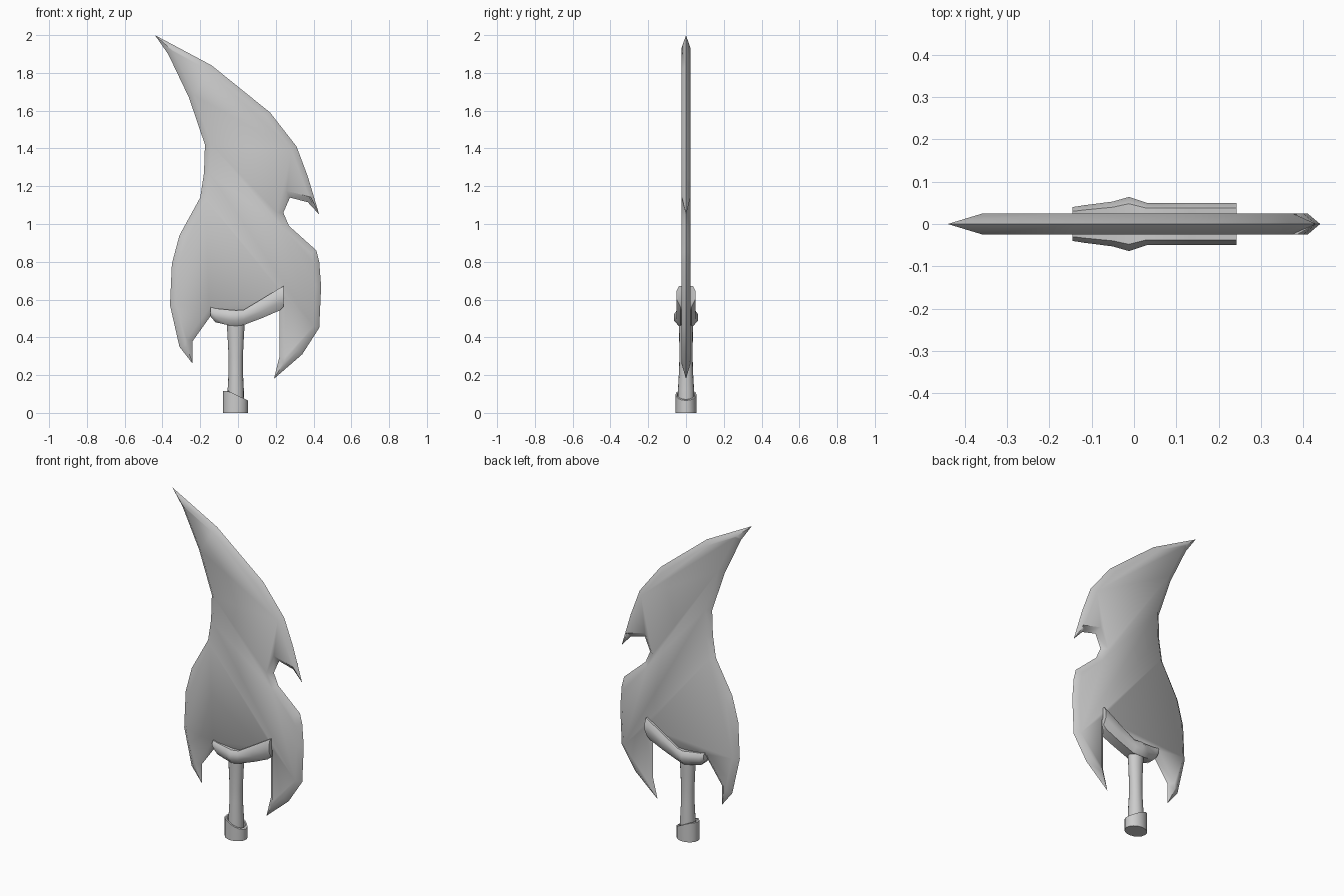
import bpy, bmesh, math
from mathutils import Vector

cube = bpy.data.objects.get("Cube")
if cube:
    bpy.data.objects.remove(cube, do_unlink=True)

steel = bpy.data.materials.new("grey_steel")
steel.use_nodes = True
GREY = (0.6, 0.6, 0.6, 1)
steel.diffuse_color = GREY
steel.node_tree.nodes["Principled BSDF"].inputs["Base Color"].default_value = GREY


def finish(bm, name, angle):
    bmesh.ops.recalc_face_normals(bm, faces=bm.faces)
    mesh = bpy.data.meshes.new(name)
    bm.to_mesh(mesh)
    bm.free()
    mesh.materials.append(steel)
    obj = bpy.data.objects.new(name, mesh)
    bpy.context.collection.objects.link(obj)
    bpy.ops.object.select_all(action='DESELECT')
    obj.select_set(True)
    bpy.context.view_layer.objects.active = obj
    bpy.ops.object.shade_smooth_by_angle(angle=math.radians(angle))
    return obj


def loft(name, rings, angle):
    """Skin a list of equally sized point rings and cap both ends."""
    bm = bmesh.new()
    loops = [[bm.verts.new(p) for p in ring] for ring in rings]
    n = len(loops[0])
    for a, b in zip(loops, loops[1:]):
        for i in range(n):
            j = (i + 1) % n
            bm.faces.new((a[i], a[j], b[j], b[i]))
    bm.faces.new(loops[0])
    bm.faces.new(loops[-1])
    return finish(bm, name, angle)


def inset(points, depth, limit):
    """Move each corner of a clockwise outline inward along its bisector."""
    result = []
    for i, p in enumerate(points):
        a = (p - points[i - 1]).normalized()
        b = (points[(i + 1) % len(points)] - p).normalized()
        na, nb = Vector((a.y, -a.x)), Vector((b.y, -b.x))
        m = (na + nb).normalized()
        result.append(p + m * min(depth / max(m.dot(na), 0.05), limit))
    return result


# Blade: sharp rim in the middle plane, bevelled to two flat sides
outline = [Vector(p) for p in (
    (-.44, 2), (-.14, 1.84), (.17, 1.59), (.31, 1.41), (.37, 1.25), (.43, 1.05),
    (.37, 1.115), (.275, 1.14), (.24, 1.06), (.27, .99), (.415, .86), (.43, .8),
    (.44, .67), (.43, .45), (.34, .31), (.19, .18), (.22, .3), (.22, .57),
    (0, .5), (-.14, .52), (-.24, .38), (-.24, .26), (-.31, .35), (-.36, .57),
    (-.35, .79), (-.31, .94), (-.2, 1.14), (-.18, 1.27), (-.175, 1.42),
    (-.26, 1.67), (-.37, 1.9))]
flat = inset(outline, 0.03, 0.11)
side = lambda pts, y: [(p.x, y, p.y) for p in pts]
loft("blade", [side(flat, -.025), side(outline, 0), side(flat, .025)], 60)

# Crossguard: stations of x, lower z, upper z and half thickness
stations = [(-.145, .51, .56, .04), (-.12, .48, .553, .044), (-.05, .464, .546, .053),
            (-.012, .46, .543, .064), (.03, .465, .545, .05), (.13, .503, .605, .05),
            (.22, .542, .66, .05), (.242, .563, .672, .05)]
rings = []
for x, low, high, t in stations:
    h = high - low
    half = [(t * .6, low), (t, low + h * .35), (t, low + h * .75), (t * .75, high)]
    ring = half + [(-y, z) for y, z in reversed(half)]
    rings.append([(x, y, z) for y, z in ring])
loft("crossguard", rings, 50)


def round_ring(cx, rx, ry, z, sides=16):
    """Horizontal ellipse; z may be a number or a function of x."""
    ring = []
    for i in range(sides):
        a = math.tau * i / sides
        x = cx + rx * math.cos(a)
        ring.append((x, ry * math.sin(a), z(x) if callable(z) else z))
    return ring


# Grip: slightly waisted tube
loft("grip", [round_ring(-.012, rx, ry, z) for rx, ry, z in (
    (.044, .044, .05), (.043, .043, .12), (.038, .037, .22), (.038, .035, .3),
    (.043, .036, .4), (.048, .038, .48))], 40)


# Pommel: collar with a slanted top and a recess around the grip
def slant(x):
    return min(.115, .115 - (x + .05) * .48)


loft("pommel", [round_ring(-.013, .066, .055, 0), round_ring(-.013, .066, .055, slant),
                round_ring(-.013, .054, .047, slant),
                round_ring(-.013, .05, .044, lambda x: slant(x) - .02)], 40)
